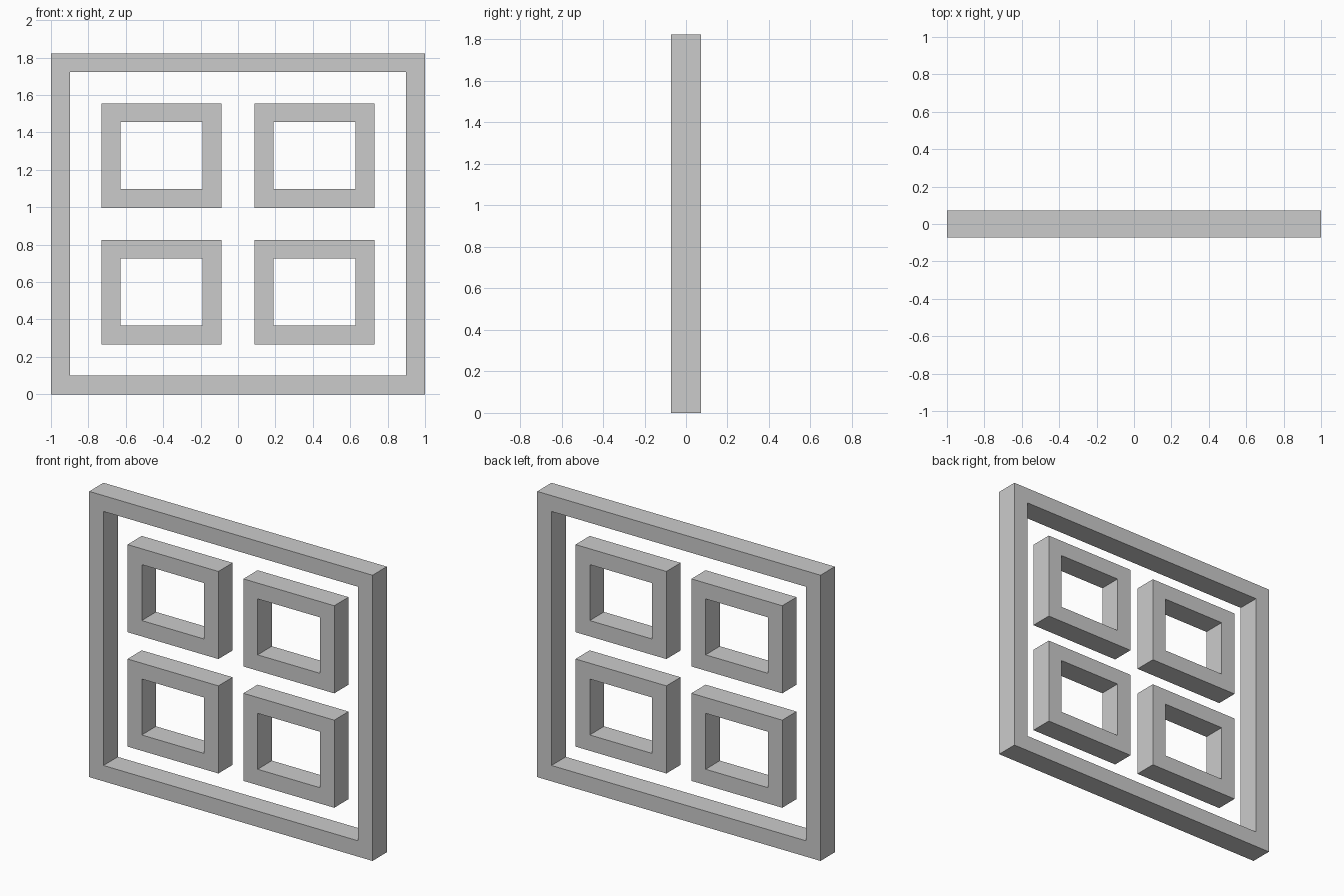
import bpy, bmesh

if "Cube" in bpy.data.objects:
    bpy.data.objects.remove(bpy.data.objects["Cube"])

DEPTH = 0.144   # front-to-back size
BAR = 0.101     # face width of every frame bar
HEIGHT = 1.823  # overall height


def make_frame(name, cx, cz, w, h):
    """Rectangular ring in the xz plane, extruded along y."""
    bm = bmesh.new()

    def loop(hw, hh):
        return [bm.verts.new((cx + sx * hw, -DEPTH / 2, cz + sz * hh))
                for sx, sz in ((-1, -1), (1, -1), (1, 1), (-1, 1))]

    outer = loop(w / 2, h / 2)
    inner = loop(w / 2 - BAR, h / 2 - BAR)
    faces = [bm.faces.new((outer[i], outer[(i + 1) % 4], inner[(i + 1) % 4], inner[i]))
             for i in range(4)]
    ext = bmesh.ops.extrude_face_region(bm, geom=faces, use_keep_orig=True)
    verts = [v for v in ext["geom"] if isinstance(v, bmesh.types.BMVert)]
    bmesh.ops.translate(bm, verts=verts, vec=(0, DEPTH, 0))
    bmesh.ops.recalc_face_normals(bm, faces=bm.faces)
    mesh = bpy.data.meshes.new(name)
    bm.to_mesh(mesh)
    bm.free()
    bpy.context.collection.objects.link(bpy.data.objects.new(name, mesh))


# Large surrounding border
make_frame("outer_frame", 0, HEIGHT / 2, 2.0, HEIGHT)

# Four small pane frames in a 2 x 2 grid
for row, sz in (("lower", -1), ("upper", 1)):
    for side, sx in (("left", -1), ("right", 1)):
        make_frame(f"{row}_{side}_pane_frame", sx * 0.409,
                   HEIGHT / 2 + sz * 0.365, 0.642, 0.559)
